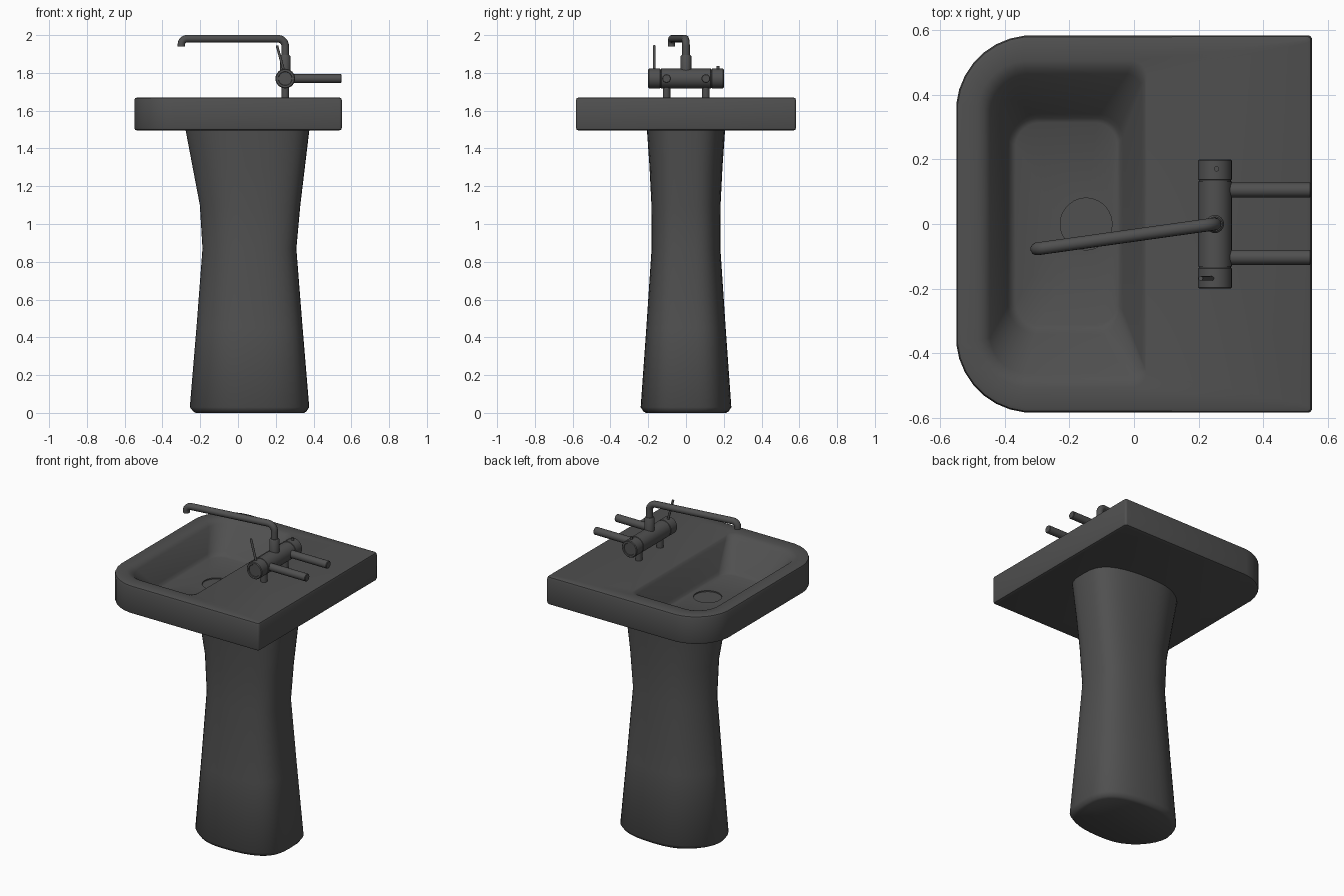
import bpy, bmesh, math
from mathutils import Vector, Matrix

if "Cube" in bpy.data.objects:
    bpy.data.objects.remove(bpy.data.objects["Cube"])

dark = bpy.data.materials.new("dark_grey")
dark.diffuse_color = (0.08, 0.08, 0.08, 1)
dark.use_nodes = True
dark.node_tree.nodes["Principled BSDF"].inputs["Base Color"].default_value = dark.diffuse_color


def loft(name, rings, angle=40):
    """Skin a list of equal-length point rings and cap both ends."""
    bm = bmesh.new()
    loops = [[bm.verts.new(p) for p in ring] for ring in rings]
    n = len(loops[0])
    for a, b in zip(loops, loops[1:]):
        for i in range(n):
            j = (i + 1) % n
            bm.faces.new((a[i], a[j], b[j], b[i]))
    bm.faces.new(loops[0][::-1])
    bm.faces.new(loops[-1])
    bmesh.ops.recalc_face_normals(bm, faces=bm.faces)
    me = bpy.data.meshes.new(name)
    bm.to_mesh(me)
    bm.free()
    me.materials.append(dark)
    ob = bpy.data.objects.new(name, me)
    bpy.context.collection.objects.link(ob)
    bpy.ops.object.select_all(action='DESELECT')
    ob.select_set(True)
    bpy.context.view_layer.objects.active = ob
    bpy.ops.object.shade_smooth_by_angle(angle=math.radians(angle))
    return ob


def round_rect(x0, x1, hy, z, r_left, r_right, n=8):
    """Rounded rectangle, symmetric in y, with separate left/right corner radii."""
    pts = []
    corners = [(x1 - r_right, hy - r_right, r_right, 0), (x0 + r_left, hy - r_left, r_left, 90),
               (x0 + r_left, r_left - hy, r_left, 180), (x1 - r_right, r_right - hy, r_right, 270)]
    for cx, cy, r, a0 in corners:
        for k in range(n):
            a = math.radians(a0 + 90 * (k + 0.5) / n)
            pts.append((cx + r * math.cos(a), cy + r * math.sin(a), z))
    return pts


def lathe(name, origin, direction, profile, n=24):
    """Revolve (distance, radius) pairs around an axis."""
    d = Vector(direction).normalized()
    m = Matrix.Translation(origin) @ d.to_track_quat('Z', 'Y').to_matrix().to_4x4()
    rings = [[m @ Vector((r * math.cos(2 * math.pi * i / n), r * math.sin(2 * math.pi * i / n), h))
              for i in range(n)] for h, r in profile]
    return loft(name, rings)


def rod(name, a, b, r, n=20):
    a, b = Vector(a), Vector(b)
    return lathe(name, a, b - a, [(0, r), ((b - a).length, r)], n)


# Basin: slab outside, soft-rimmed bowl and drain recess inside, one skin
loft("basin", [
    round_rect(-0.535, 0.535, 0.568, 1.495, 0.22, 0.01),
    round_rect(-0.546, 0.546, 0.579, 1.499, 0.231, 0.012),
    round_rect(-0.55, 0.55, 0.583, 1.51, 0.235, 0.014),
    round_rect(-0.55, 0.55, 0.583, 1.655, 0.235, 0.014),
    round_rect(-0.546, 0.546, 0.579, 1.666, 0.231, 0.012),
    round_rect(-0.535, 0.535, 0.568, 1.67, 0.22, 0.01),
    round_rect(-0.485, 0.04, 0.505, 1.67, 0.16, 0.05),
    round_rect(-0.463, 0.032, 0.483, 1.664, 0.14, 0.05),
    round_rect(-0.446, 0.024, 0.464, 1.648, 0.125, 0.05),
    round_rect(-0.39, -0.034, 0.34, 1.53, 0.095, 0.08),
    round_rect(-0.38, -0.042, 0.327, 1.514, 0.085, 0.075),
    round_rect(-0.366, -0.052, 0.313, 1.507, 0.075, 0.07),
    round_rect(-0.228, -0.068, 0.08, 1.507, 0.08, 0.08),
    round_rect(-0.228, -0.068, 0.08, 1.44, 0.08, 0.08)])


# Pedestal: waisted column, squarer towards the wall side
def section(z, x0, x1, hy, n=40):
    cx, hx, pts = (x0 + x1) / 2, (x1 - x0) / 2, []
    for i in range(n):
        a = 2 * math.pi * i / n
        c, s = math.cos(a), math.sin(a)
        e = 2 / (2.38 + 0.55 * c)
        pts.append((cx + hx * math.copysign(abs(c) ** e, c),
                    hy * math.copysign(abs(s) ** e, s), z))
    return pts


loft("pedestal", [section(*s) for s in [
    (0, -0.225, 0.35, 0.212), (0.008, -0.237, 0.362, 0.226), (0.03, -0.255, 0.377, 0.24),
    (0.45, -0.22, 0.342, 0.21), (0.87, -0.188, 0.309, 0.182), (1.1, -0.202, 0.33, 0.183),
    (1.3, -0.24, 0.354, 0.193), (1.5, -0.278, 0.378, 0.207)]], 60)

# Mixer body: horizontal barrel with grooves and recessed end faces
half = [(0.0, 0.052), (0.131, 0.052), (0.132, 0.049), (0.136, 0.049), (0.137, 0.052),
        (0.196, 0.052), (0.2, 0.048), (0.2, 0.037), (0.196, 0.035)]
profile = [(-h, r) for h, r in half[:0:-1]] + half
lathe("mixer_body", (0.25, 0, 1.77), (0, 1, 0), profile, 32)

# Feet and supply pipes
for side, y in (("left", -0.103), ("right", 0.105)):
    rod("mixer_foot_" + side, (0.25, y, 1.66), (0.25, y, 1.75), 0.02)
    lathe("supply_pipe_" + side, (0.27, y, 1.77), (1, 0, 0),
          [(0, 0.023), (0.274, 0.023), (0.277, 0.02)], 20)

# Lever and small button
rod("lever", (0.243, -0.168, 1.81), (0.206, -0.168, 1.945), 0.007, 10)
rod("button", (0.255, 0.17, 1.81), (0.255, 0.17, 1.836), 0.008, 12)

# Spout collar
lathe("spout_collar", (0.25, 0, 1.80), (0, 0, 1),
      [(0, 0.028), (0.088, 0.028), (0.096, 0.022)])

# Spout: riser, swung arm and downturned tip with filleted bends
out = Vector((-0.55, -0.077, 0)).normalized()
up = Vector((0, 0, 1))
start, zc, bend, tip = Vector((0.25, 0, 0)), 1.981, 0.04, 0.03
length = math.hypot(0.55, 0.077)
path = [start + up * 1.86]
for k in range(9):
    a = math.pi / 2 * k / 8
    path.append(start + out * bend * (1 - math.cos(a)) + up * (zc - bend + bend * math.sin(a)))
for k in range(9):
    a = math.pi / 2 * k / 8
    path.append(start + out * (length - tip + tip * math.sin(a)) + up * (zc - tip + tip * math.cos(a)))
path.append(start + out * length + up * 1.94)
cu = bpy.data.curves.new("spout", 'CURVE')
cu.dimensions = '3D'
cu.bevel_depth = 0.02
cu.bevel_resolution = 4
cu.use_fill_caps = True
cu.materials.append(dark)
sp = cu.splines.new('POLY')
sp.points.add(len(path) - 1)
for pt, p in zip(sp.points, path):
    pt.co = (*p, 1)
bpy.context.collection.objects.link(bpy.data.objects.new("spout", cu))
